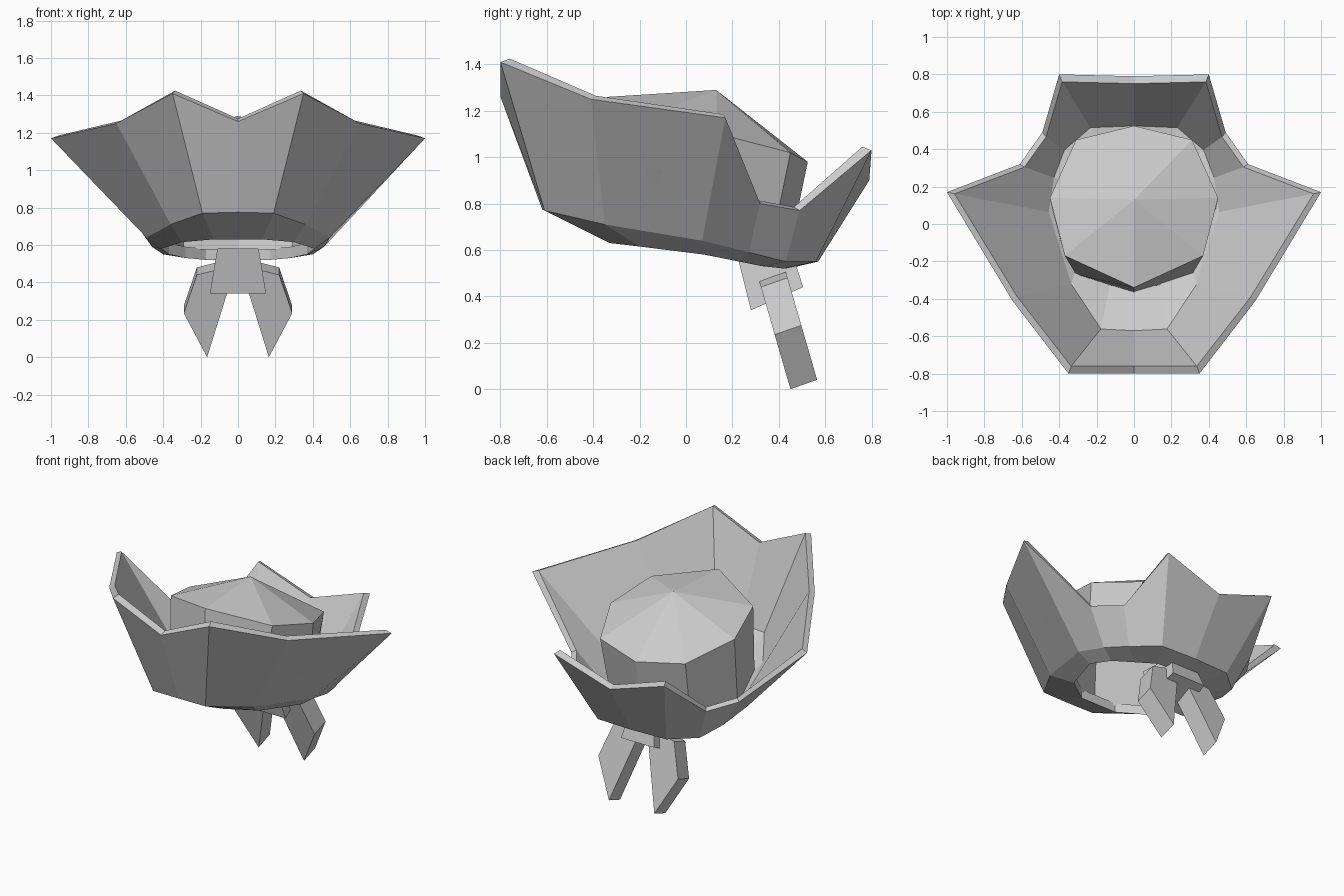
import bpy, bmesh
from mathutils import Vector

if "Cube" in bpy.data.objects:
    bpy.data.objects.remove(bpy.data.objects["Cube"])


def new_object(name, bm):
    bmesh.ops.recalc_face_normals(bm, faces=bm.faces[:])
    me = bpy.data.meshes.new(name)
    bm.to_mesh(me)
    bm.free()
    ob = bpy.data.objects.new(name, me)
    bpy.context.collection.objects.link(ob)
    return ob


def full_ring(half):
    """Half ring (first and last point on x=0) mirrored to a closed ring."""
    return half + [(-x, y, z) for x, y, z in half[-2:0:-1]]


def loft(bm, rings, closed=False):
    vs = [[bm.verts.new(p) for p in r] for r in rings]
    n = len(rings[0])
    pairs = list(zip(vs, vs[1:])) + ([(vs[-1], vs[0])] if closed else [])
    for a, b in pairs:
        for i in range(n):
            j = (i + 1) % n
            bm.faces.new((a[i], a[j], b[j], b[i]))
    return vs


# Turned-up brim: half outlines from front centre to back centre
rim = [(0, -.80, 1.26), (.35, -.80, 1.41), (.65, -.41, 1.25), (1, .17, 1.17),
       (.61, .32, .80), (.49, .49, .77), (.40, .80, 1.03), (0, .79, .90)]
fold = [(0, -.62, .775), (.19, -.61, .77), (.36, -.35, .71), (.49, .07, .64),
        (.46, .27, .59), (.40, .43, .55), (.25, .56, .55), (0, .57, .55)]
hole = [(0, -.33, .63), (.13, -.33, .63), (.30, -.20, .615), (.41, .08, .58),
        (.37, .23, .55), (.28, .33, .53), (.17, .42, .52), (0, .44, .52)]
floor = [(x, y, z + .06) for x, y, z in hole]
inner_fold = [(x * .93, y * .92, z + .035) for x, y, z in fold]
inner_rim = [(x * .96, y * .95, z + .015) for x, y, z in rim]
bm = bmesh.new()
loft(bm, [full_ring(r) for r in (rim, fold, hole, floor, inner_fold, inner_rim)], True)
new_object("brim", bm)

# Faceted crown with a low peak
crown_top = [(0, -.34, 1.26), (.37, -.17, 1.18), (.45, .14, 1.10), (.31, .45, 1.02), (0, .525, .98)]
crown_base = [(0, -.365, .68), (.31, -.27, .66), (.44, .09, .62), (.29, .36, .58), (0, .44, .57)]
bm = bmesh.new()
top = loft(bm, [full_ring(crown_base), full_ring(crown_top)])[1]
peak = bm.verts.new((0, .13, 1.29))
for i in range(len(top)):
    bm.faces.new((top[i], top[(i + 1) % len(top)], peak))
new_object("crown", bm)


# Ribbon at the back: outlines in x-z, leaning back and given depth
def slab(name, outline, y_of_z, depth):
    bm = bmesh.new()
    front = [Vector((x, y_of_z(z), z)) for x, z in outline]
    a, b = loft(bm, [front, [p + Vector(depth) for p in front]])
    bm.faces.new(a)
    bm.faces.new(b)
    return new_object(name, bm)


for side, label in ((1, "right"), (-1, "left")):
    tail = [(.04, .40), (.12, .465), (.22, .44), (.29, .235), (.165, 0)]
    slab("ribbon_tail_" + label, [(side * x, z) for x, z in tail],
         lambda z: .32 + (.45 - z) * .29, (.115, .04, 0)[2:] + (.115, .04))

# Ribbon knot, narrower towards the back
bm = bmesh.new()
knot = [[(-.11, .22, .58), (.11, .22, .58), (.15, .28, .34), (-.15, .28, .34)],
        [(-.09, .46, .58), (.09, .46, .58), (.12, .505, .44), (-.12, .505, .44)]]
a, b = loft(bm, knot)
bm.faces.new(a)
bm.faces.new(b)
new_object("ribbon_knot", bm)
